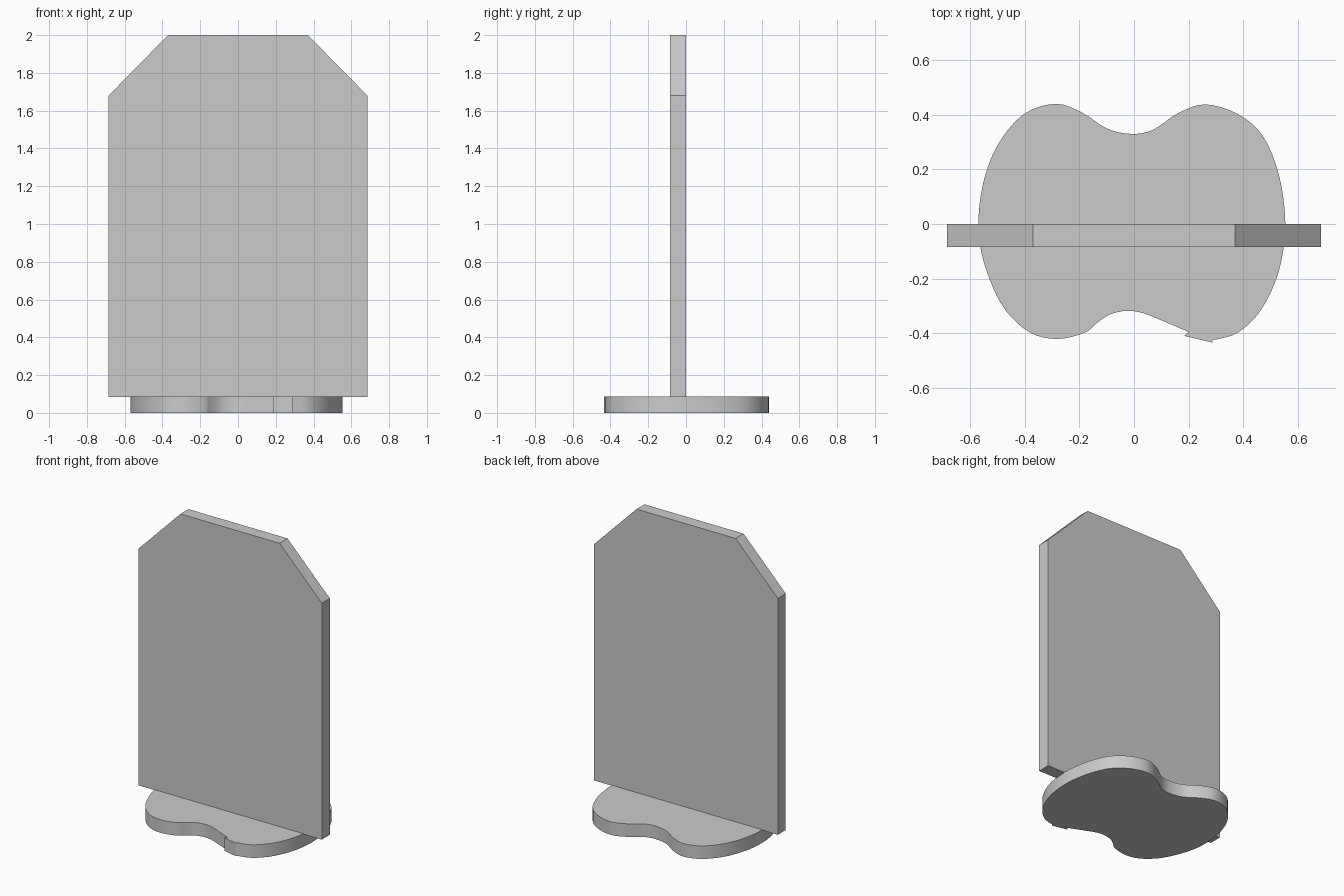
import bpy, bmesh, math
from mathutils import Vector

if "Cube" in bpy.data.objects:
    bpy.data.objects.remove(bpy.data.objects["Cube"])


def extrude(name, outline, direction):
    """Solid made by sweeping a flat outline along a direction."""
    bm = bmesh.new()
    face = bm.faces.new([bm.verts.new(p) for p in outline])
    res = bmesh.ops.extrude_face_region(bm, geom=[face], use_keep_orig=True)
    moved = [v for v in res["geom"] if isinstance(v, bmesh.types.BMVert)]
    bmesh.ops.translate(bm, verts=moved, vec=direction)
    bmesh.ops.recalc_face_normals(bm, faces=bm.faces)
    mesh = bpy.data.meshes.new(name)
    bm.to_mesh(mesh)
    bm.free()
    obj = bpy.data.objects.new(name, mesh)
    bpy.context.collection.objects.link(obj)
    return obj


def smooth_path(pts, steps=4):
    """Open Catmull-Rom curve through the points."""
    p = [Vector(q) for q in pts]
    p = [p[0] * 2 - p[1]] + p + [p[-1] * 2 - p[-2]]
    out = []
    for a, b, c, d in zip(p, p[1:], p[2:], p[3:]):
        for i in range(steps):
            t = i / steps
            out.append((b * 2 + (c - a) * t + (a * 2 - b * 5 + c * 4 - d) * t**2
                        + (b * 3 - a - c * 3 + d) * t**3) / 2)
    return out + [p[-2]]


# Upright panel with clipped top corners
right = [(0.685, 0.085), (0.685, 1.68), (0.37, 2.0)]
profile = right + [(-x, z) for x, z in reversed(right)]
extrude("panel", [(x, 0, z) for x, z in profile], (0, -0.085, 0))

# Pinched base plate, clockwise from the front waist round to the front right lobe
curve = [(0.06, -0.336), (0.02, -0.323), (-0.03, -0.318), (-0.09, -0.332),
         (-0.14, -0.366), (-0.18, -0.398), (-0.28, -0.421), (-0.38, -0.398),
         (-0.47, -0.317), (-0.53, -0.2), (-0.565, -0.07), (-0.566, 0.07),
         (-0.535, 0.21), (-0.48, 0.32), (-0.395, 0.408), (-0.285, 0.44),
         (-0.19, 0.408), (-0.1, 0.35), (-0.01, 0.33), (0.07, 0.345),
         (0.16, 0.405), (0.26, 0.438), (0.38, 0.403), (0.47, 0.325),
         (0.525, 0.2), (0.551, 0.06), (0.551, -0.06), (0.525, -0.19),
         (0.465, -0.315), (0.38, -0.398), (0.283, -0.427)]
notch = [(0.29, -0.435), (0.185, -0.41), (0.2, -0.395)]
outline = smooth_path(curve) + notch
base = extrude("base", [(p[0], p[1], 0) for p in outline], (0, 0, 0.088))
bpy.context.view_layer.objects.active = base
base.select_set(True)
bpy.ops.object.shade_smooth_by_angle(angle=math.radians(30))
